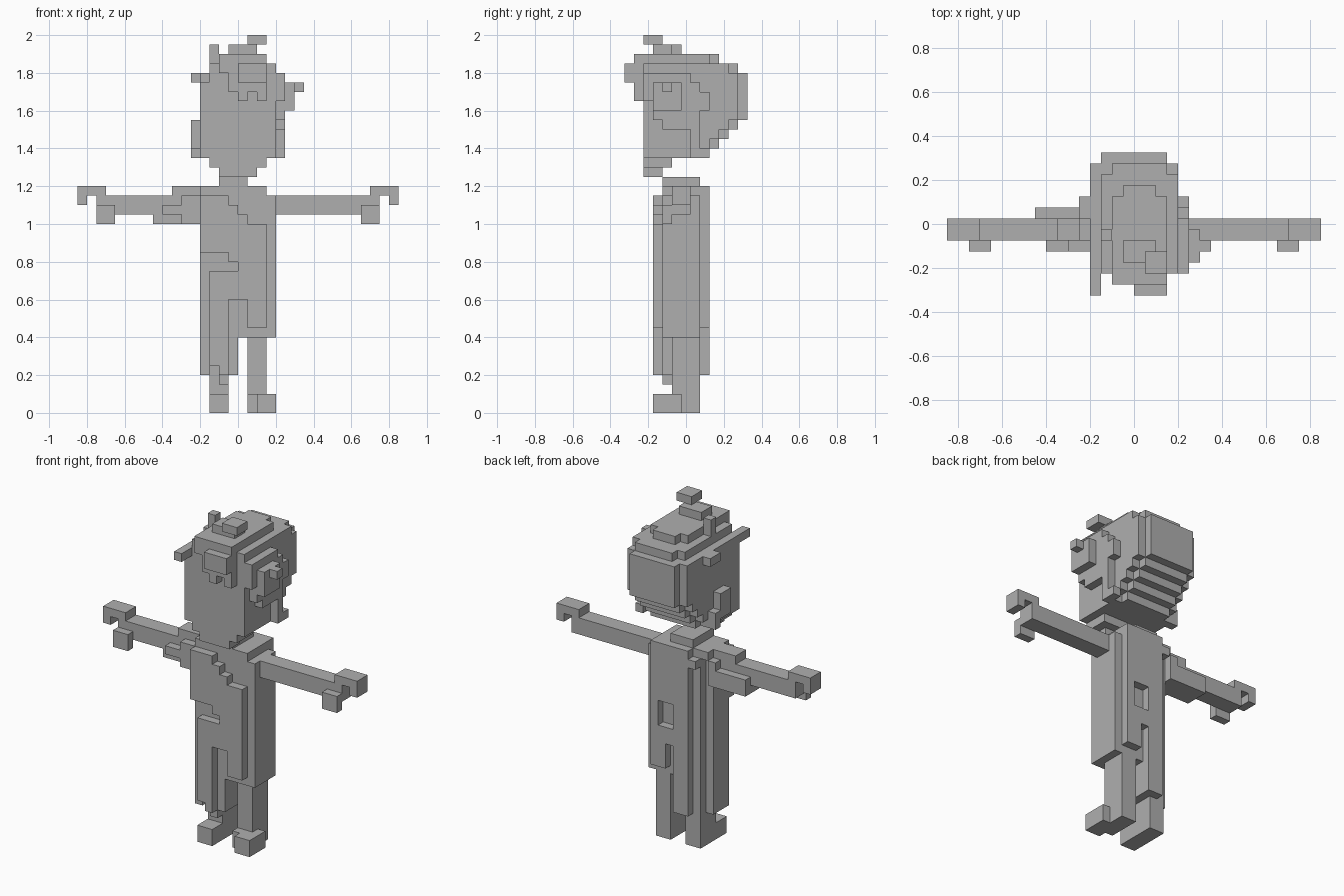
import bpy, bmesh

if "Cube" in bpy.data.objects:
    bpy.data.objects.remove(bpy.data.objects["Cube"])

V = 0.05          # block size
owner = {}        # (i, j, k) -> part name


def fill(part, x, y, z):
    """Fill blocks; x counts from the middle, y from the front, z from the ground."""
    for i in range(*x):
        for j in range(*y):
            for k in range(*z):
                owner.setdefault((i, j, k), part)


def carve(x, y, z):
    for i in range(*x):
        for j in range(*y):
            for k in range(*z):
                owner.pop((i, j, k), None)


# Head: chin steps, rounded back, flat face
fill("head", (-2, 2), (2, 4), (25, 26))
fill("head", (-3, 3), (2, 5), (26, 27))
for k, back in ((27, 9), (28, 10), (29, 11), (30, 12)):
    fill("head", (-3, 3), (2, back), (k, k + 1))
    fill("head", (-4, 4), (2, back - 1), (k, k + 1))
fill("head", (-4, 4), (2, 12), (31, 36))
fill("head", (-3, 3), (12, 13), (31, 36))

# Hair crown and topknot
fill("hair", (-3, 4), (2, 11), (36, 37))
fill("hair", (-2, 3), (11, 12), (36, 37))
fill("hair", (-2, 3), (1, 9), (37, 38))
fill("hair", (-1, 2), (9, 10), (37, 38))
fill("hair", (-1, 2), (3, 5), (38, 39))
fill("hair", (1, 3), (2, 4), (39, 40))
fill("hair", (-3, -2), (5, 6), (37, 39))

# Fringe columns over the forehead
for i, low in ((-2, 36), (-1, 34), (0, 33), (1, 34), (2, 33)):
    fill("fringe", (i, i + 1), (1, 2), (low, 38))
fill("fringe", (0, 3), (0, 1), (35, 37))

# Side strand on the left
fill("left_strand", (-4, -3), (0, 9), (35, 36))
fill("left_strand", (-5, -4), (7, 9), (35, 36))
fill("left_strand", (-5, -4), (5, 7), (28, 31))
fill("left_strand", (-5, -4), (7, 8), (27, 29))

# Layered side lock on the right
fill("right_lock", (4, 5), (2, 7), (33, 36))
fill("right_lock", (4, 5), (7, 8), (31, 35))
fill("right_lock", (4, 5), (8, 9), (32, 34))
fill("right_lock", (4, 5), (3, 8), (31, 33))
fill("right_lock", (4, 5), (4, 7), (30, 31))
fill("right_lock", (4, 5), (7, 8), (28, 31))
fill("right_lock", (4, 5), (7, 9), (27, 28))
fill("right_lock", (5, 6), (3, 6), (32, 35))
fill("right_lock", (6, 7), (4, 5), (34, 35))

# Neck and torso
fill("neck", (-2, 1), (4, 8), (24, 25))
fill("torso", (-4, 3), (4, 8), (12, 24))
fill("torso", (3, 4), (4, 8), (8, 23))
fill("torso", (0, 4), (4, 8), (8, 12))

# Coat front with a diagonal lapel
for i in range(-4, 3):
    top = {-4: 23, -3: 23, -2: 23, -1: 22, 0: 21}.get(i, 20)
    fill("coat_front", (i, i + 1), (3, 4), (9 if i >= 0 else 5, top))
carve((-4, -1), (3, 4), (15, 17))
carve((-1, 0), (3, 4), (15, 16))
carve((-1, 1), (3, 4), (4, 12))
carve((-4, -3), (3, 4), (4, 15))

# Coat back with an inset patch
fill("coat_back", (-2, 3), (8, 9), (9, 24))
fill("coat_back", (-3, -2), (8, 9), (22, 23))
fill("coat_back", (-2, 0), (8, 9), (4, 9))
carve((0, 2), (8, 9), (14, 17))
carve((0, 1), (8, 9), (8, 12))

# Long left coat tail
fill("coat_tail", (-4, -3), (4, 7), (4, 12))
fill("coat_tail", (-3, -1), (3, 8), (5, 12))
fill("coat_tail", (-1, 0), (4, 8), (4, 12))
fill("coat_tail", (-2, -1), (3, 4), (4, 5))
fill("coat_tail", (-2, -1), (4, 5), (3, 5))
carve((-4, -3), (7, 8), (4, 23))

# Legs and feet
fill("left_leg", (-3, -1), (5, 8), (0, 5))
fill("left_foot", (-3, -1), (3, 5), (0, 2))
fill("right_leg", (1, 3), (5, 8), (0, 8))
fill("right_foot", (2, 4), (3, 6), (0, 2))
fill("right_foot", (1, 2), (4, 6), (0, 2))

# Arms, hooked hands and thumbs
for name, s in (("right_arm", 1), ("left_arm", -1)):
    def span(a, b):
        return (a, b) if s > 0 else (-b, -a)
    fill(name, span(4, 15), (5, 7), (21, 23))
    fill(name, span(14, 17), (5, 7), (23, 24))
    fill(name, span(16, 17), (5, 7), (22, 23))
    fill(name, span(13, 15), (4, 5), (20, 22))

# Torn sleeve on the left arm
fill("sleeve", (-7, -4), (5, 7), (23, 24))
fill("sleeve", (-9, -4), (5, 7), (20, 21))
fill("sleeve", (-9, -5), (7, 8), (20, 22))
fill("sleeve", (-5, -4), (4, 8), (20, 23))
fill("sleeve", (-8, -5), (4, 5), (21, 22))
fill("sleeve", (-6, -4), (4, 5), (20, 23))

# Outer skin of each part as a mesh
grey = bpy.data.materials.new("plain_grey")
grey.diffuse_color = (0.43, 0.43, 0.43, 1)
grey.use_nodes = True
grey.node_tree.nodes["Principled BSDF"].inputs["Base Color"].default_value = grey.diffuse_color
for part in sorted(set(owner.values())):
    bm = bmesh.new()
    for cell in [c for c, p in owner.items() if p == part]:
        for axis in range(3):
            for side in (0, 1):
                near = list(cell)
                near[axis] += 2 * side - 1
                if tuple(near) in owner:
                    continue
                ring = []
                for a, b in ((0, 0), (1, 0), (1, 1), (0, 1)):
                    p = list(cell)
                    p[axis] += side
                    p[(axis + 1) % 3] += a
                    p[(axis + 2) % 3] += b
                    ring.append(bm.verts.new((p[0] * V, (p[1] - 6.5) * V, p[2] * V)))
                bm.faces.new(ring if side else ring[::-1])
    bmesh.ops.remove_doubles(bm, verts=bm.verts, dist=0.001)
    mesh = bpy.data.meshes.new(part)
    bm.to_mesh(mesh)
    bm.free()
    mesh.materials.append(grey)
    bpy.context.collection.objects.link(bpy.data.objects.new(part, mesh))
